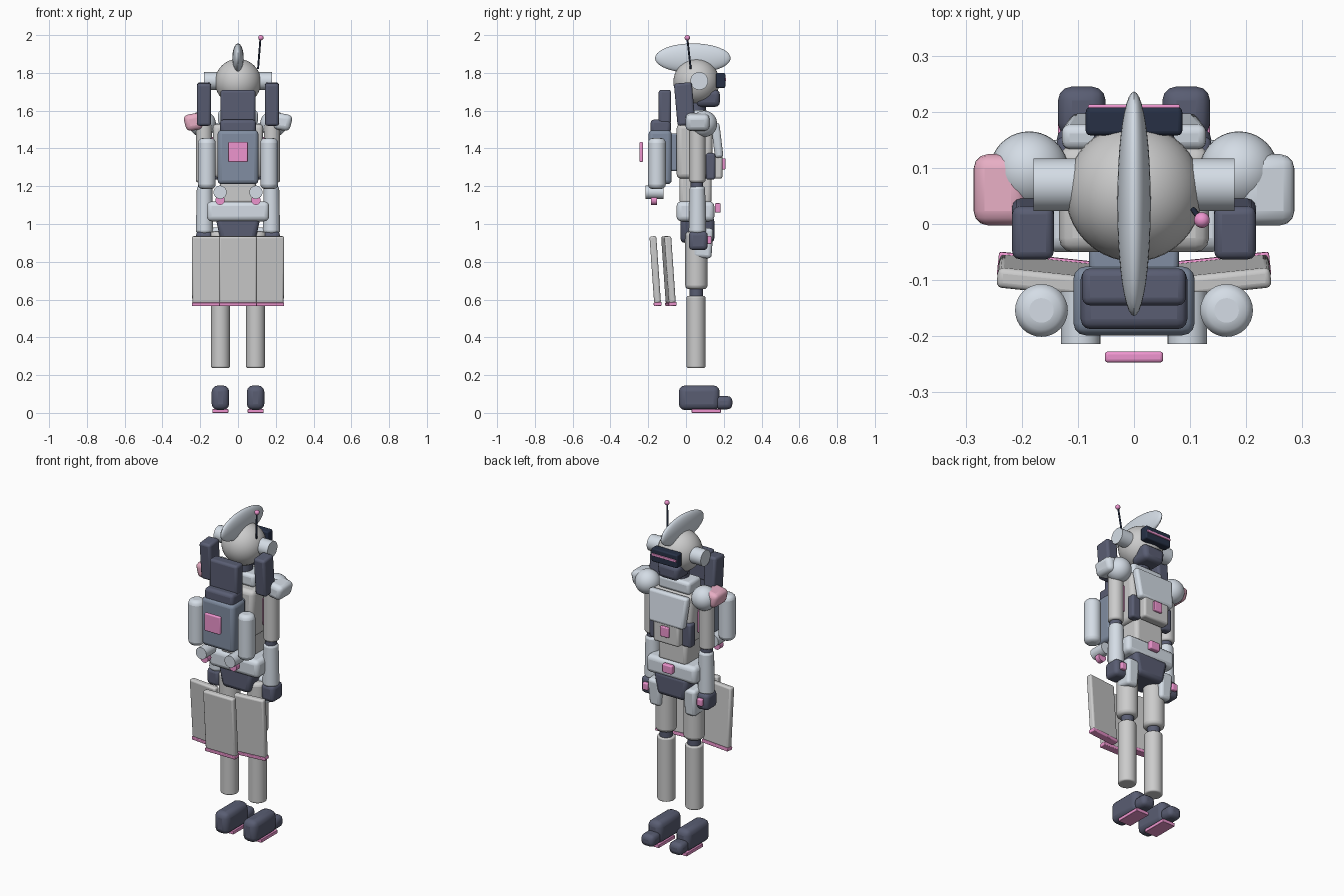
import bpy
from math import radians, hypot, atan2, pi
from mathutils import Vector

if "Cube" in bpy.data.objects:
    bpy.data.objects.remove(bpy.data.objects["Cube"])


def mat(name, r, g, b):
    m = bpy.data.materials.new(name)
    m.diffuse_color = (r, g, b, 1)
    m.use_nodes = True
    m.node_tree.nodes["Principled BSDF"].inputs["Base Color"].default_value = m.diffuse_color
    return m


SILVER = mat("silver_blue", .66, .72, .79)
DARK = mat("dark_slate", .10, .11, .17)
MID = mat("mid_slate", .22, .27, .36)
PINK = mat("pink_accent", .85, .30, .62)
ROSE = mat("rose_pad", .80, .42, .55)
BLACK = mat("visor_black", .02, .03, .06)


def finish(name, m, bevel=0, segs=3):
    o = bpy.context.object
    o.name = name
    if m:
        o.data.materials.append(m)
    if bevel:
        b = o.modifiers.new("bevel", 'BEVEL')
        b.width, b.segments = bevel, segs
        b.limit_method, b.angle_limit = 'ANGLE', radians(40)
    bpy.ops.object.shade_smooth_by_angle(angle=radians(35))
    return o


def box(name, c, size, m=None, bevel=.015, rot=(0, 0, 0), taper=1):
    bpy.ops.mesh.primitive_cube_add(size=1, location=c, rotation=[radians(a) for a in rot])
    o = bpy.context.object
    for v in o.data.vertices:
        k = taper if v.co.z < 0 else 1
        v.co = Vector((v.co.x * size[0] * k, v.co.y * size[1], v.co.z * size[2]))
    return finish(name, m, bevel)


def ball(name, c, r, m=None):
    bpy.ops.mesh.primitive_uv_sphere_add(segments=40, ring_count=20, radius=1, location=c)
    r = r if isinstance(r, tuple) else (r, r, r)
    for v in bpy.context.object.data.vertices:
        v.co = Vector((v.co.x * r[0], v.co.y * r[1], v.co.z * r[2]))
    return finish(name, m)


def rod(name, a, b, r, m=None, bevel=0, r2=None):
    a, b = Vector(a), Vector(b)
    d = b - a
    bpy.ops.mesh.primitive_cone_add(
        vertices=32, radius1=r, radius2=r if r2 is None else r2, depth=d.length,
        location=(a + b) / 2, rotation=(0, atan2(hypot(d.x, d.y), d.z), atan2(d.y, d.x)))
    return finish(name, m, bevel)


# head, crest, visor, jaw, antenna
ball("head", (0, .055, 1.752), .122)
ball("head_crest", (0, .036, 1.878), (.03, .2, .078), SILVER)
box("visor", (0, .183, 1.76), (.172, .05, .08), BLACK, .008)
box("visor_strip", (0, .208, 1.765), (.164, .01, .014), PINK, .003)
box("jaw_guard", (0, .117, 1.665), (.15, .125, .09), DARK, .025, taper=.85)
rod("antenna", (.106, .025, 1.82), (.119, .007, 1.985), .005, BLACK)
ball("antenna_tip", (.121, .007, 1.986), .014, PINK)

# torso
rod("neck", (0, .055, 1.56), (0, .055, 1.68), .05, DARK)
box("collar", (0, .06, 1.565), (.21, .12, .075), SILVER, .018)
box("torso", (0, .045, 1.385), (.27, .19, .29), None, .025, taper=.9)
box("chest_plate", (0, .165, 1.443), (.26, .045, .185), SILVER, .015, (7, 0, 0), .88)
box("belly_plate", (0, .165, 1.305), (.17, .055, .13), None, .012)
box("belly_badge", (0, .2, 1.318), (.055, .018, .06), PINK, .005)
box("abdomen", (0, .05, 1.185), (.19, .17, .16), None, .02)
box("belt", (0, .05, 1.067), (.33, .2, .105), SILVER, .025, taper=1)
box("belt_buckle", (0, .168, 1.085), (.065, .03, .05), PINK, .006)
box("pelvis", (0, .06, .97), (.24, .18, .14), DARK, .025, taper=.75)
for s in (1, -1):
    box("waist_guard", (s * .108, .13, 1.305), (.06, .05, .14), DARK, .012)
    box("torso_side_strip", (s * .134, .06, 1.38), (.012, .03, .16), PINK, .004)

# backpack
box("backpack", (0, -.137, 1.354), (.216, .123, .287), MID, .022)
box("backpack_cap", (0, -.134, 1.515), (.19, .107, .075), DARK, .018)
box("backpack_tower", (0, -.112, 1.62), (.185, .066, .18), DARK, .014)
box("backpack_panel", (0, -.237, 1.381), (.104, .02, .106), PINK, .006)
box("backpack_mount", (0, -.06, 1.38), (.16, .07, .2), MID, .01)

for s in (1, -1):
    # ear caps and shoulder fins
    rod("ear_cap", (s * .1, .07, 1.757), (s * .179, .07, 1.757), .047, SILVER)
    box("shoulder_fin", (s * .18, -.007, 1.635), (.074, .095, .225), DARK, .014, (5, 0, 0))

    # thruster pods and nozzles
    rod("thruster_pod", (s * .165, -.154, 1.185), (s * .165, -.154, 1.455), .047, SILVER, .025)
    rod("nozzle", (s * .095, -.214, 1.168), (s * .095, -.12, 1.168), .035, SILVER)
    rod("nozzle_glow", (s * .095, -.185, 1.126), (s * .095, -.153, 1.126), .025, PINK)

    # arms
    ball("shoulder_ball", (s * .187, .095, 1.53), .07, SILVER)
    box("shoulder_pad", (s * .235, .061, 1.54), (.1, .127, .088),
        ROSE if s < 0 else SILVER, .026, (0, s * 10, 0), .9)
    rod("upper_arm", (s * .18, .06, 1.22), (s * .18, .06, 1.53), .043, None, .012)
    rod("elbow", (s * .178, .058, 1.17), (s * .178, .058, 1.23), .033, DARK)
    rod("forearm", (s * .177, .06, .95), (s * .177, .06, 1.2), .046, SILVER, .015, .041)
    box("hand", (s * .18, .065, .912), (.085, .1, .1), DARK, .022)
    box("hand_light", (s * .18, .122, .915), (.035, .025, .042), PINK, .006)

    # legs
    box("hip_plate", (s * .117, .09, .9), (.085, .1, .16), SILVER, .018, (-4, 0, 0), .85)
    rod("thigh", (s * .093, .055, .655), (s * .093, .055, .96), .059, None, .02)
    rod("knee", (s * .093, .055, .6), (s * .093, .055, .68), .036, DARK)
    rod("shin", (s * .093, .053, .238), (s * .093, .053, .618), .05, None, .008)
    box("boot", (s * .093, .07, .08), (.092, .216, .13), DARK, .032)
    box("boot_toe", (s * .093, .2, .054), (.085, .09, .07), DARK, .025)
    box("boot_sole", (s * .093, .107, .01), (.084, .155, .02), PINK, .003)


# hanging skirt panels with pink hems
def skirt(name, x, y, w, turn):
    box(name, (x, y, .758), (w, .036, .355), None, .01, (4, 0, turn))
    box(name + "_hem", (x, y + .013, .576), (w, .042, .02), PINK, .004, (4, 0, turn))


skirt("skirt_front", 0, -.163, .2, 0)
for s in (1, -1):
    skirt("skirt_side", s * .15, -.093, .186, s * 6)
